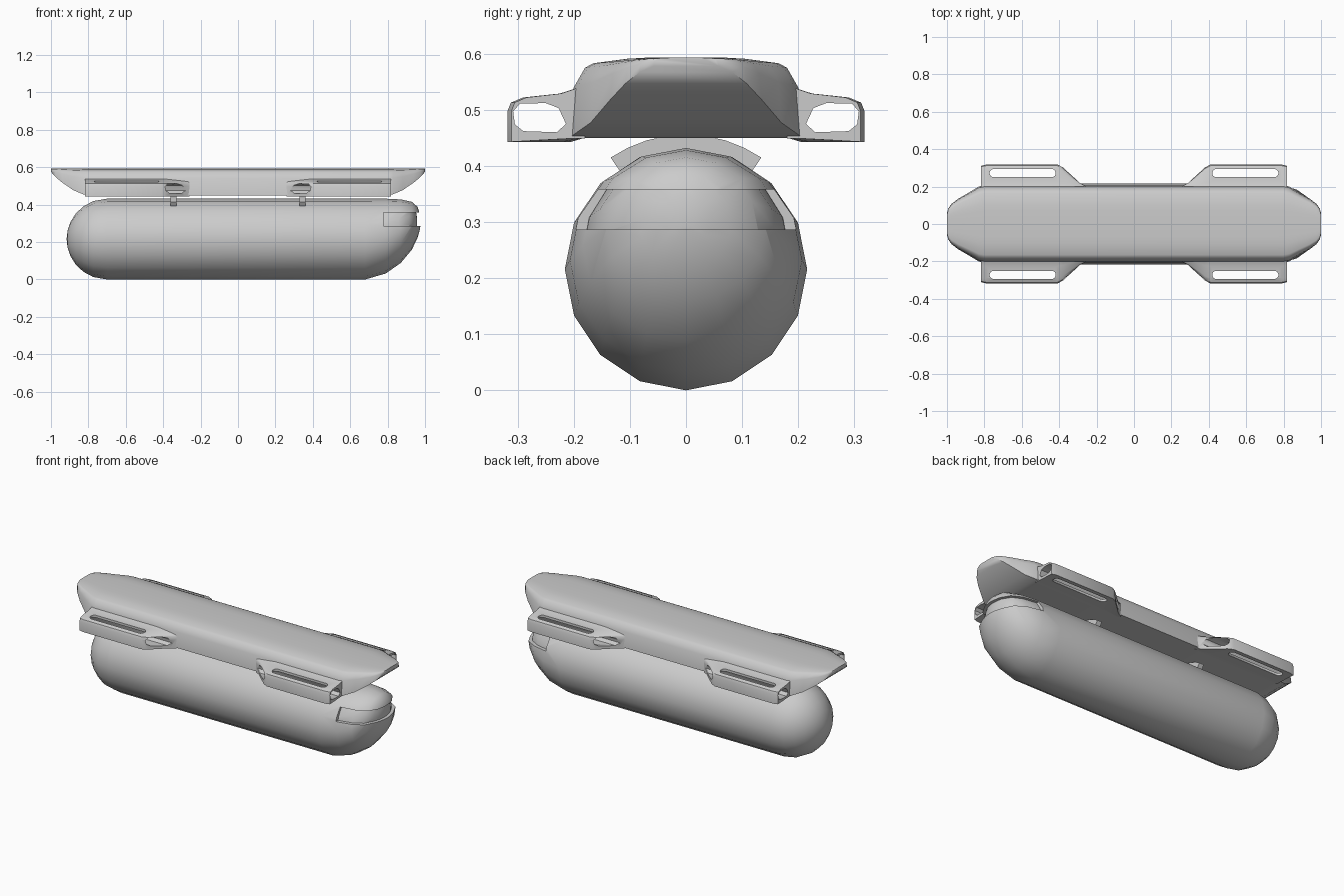
import bpy, bmesh, math
from mathutils import Vector

if "Cube" in bpy.data.objects:
    bpy.data.objects.remove(bpy.data.objects["Cube"])


def finish(ob, angle=40):
    bpy.ops.object.select_all(action='DESELECT')
    ob.select_set(True)
    bpy.context.view_layer.objects.active = ob
    bpy.ops.object.shade_smooth_by_angle(angle=math.radians(angle))


def loft(name, rings):
    """Skin a list of equal-length closed rings and cap both ends."""
    bm = bmesh.new()
    vs = [[bm.verts.new(p) for p in r] for r in rings]
    n = len(rings[0])
    for a, b in zip(vs, vs[1:]):
        for i in range(n):
            j = (i + 1) % n
            bm.faces.new((a[i], a[j], b[j], b[i]))
    bm.faces.new(vs[0])
    bm.faces.new(vs[-1])
    bmesh.ops.recalc_face_normals(bm, faces=bm.faces)
    me = bpy.data.meshes.new(name)
    bm.to_mesh(me)
    bm.free()
    ob = bpy.data.objects.new(name, me)
    bpy.context.collection.objects.link(ob)
    return ob


def boolean(ob, cutter, op='DIFFERENCE'):
    m = ob.modifiers.new('cut', 'BOOLEAN')
    m.object, m.operation, m.solver = cutter, op, 'EXACT'
    bpy.context.view_layer.update()
    bpy.context.view_layer.objects.active = ob
    bpy.ops.object.modifier_apply(modifier=m.name)
    bpy.data.objects.remove(cutter)


def oval(x, zb, zt, hw, n=16):
    c, r = (zb + zt) / 2, (zt - zb) / 2
    return [(x, hw * math.sin(2 * math.pi * i / n), c + r * math.cos(2 * math.pi * i / n))
            for i in range(n)]


# Pod body: round tail, straight barrel, upswept nose
R = 0.216
tail = []
for d in (1, 12, 25, 39, 54, 70, 90):
    a = math.radians(d)
    s = R * math.sin(a)
    tail.append((-0.70 - R * math.cos(a), R - s, R + s, s))
nose = [(0.68, 0, 0.432, 0.216), (0.79, 0.032, 0.432, 0.207), (0.87, 0.088, 0.428, 0.184),
        (0.93, 0.16, 0.415, 0.142), (0.96, 0.223, 0.388, 0.085), (0.972, 0.265, 0.35, 0.045),
        (0.976, 0.29, 0.32, 0.015)]
stations = tail + nose
body = loft('pod_body', [oval(*s) for s in stations])

# Recessed slot wrapped round the nose
core = loft('slot_core', [[(0.72 + (x - 0.72) * 0.93, y * 0.9, z) for x, y, z in oval(*s)]
                          for s in nose])
slot = loft('slot_cutter', [[(x, -0.3, 0.287), (x, 0.3, 0.287), (x, 0.3, 0.358), (x, -0.3, 0.358)]
                            for x in (0.778, 1.1)])
boolean(slot, core)
boolean(body, slot)
finish(body)

# Two curved saddle clips between pod and deck
for side, label in ((-1, 'rear'), (1, 'front')):
    rings = []
    for i in range(9):
        a = math.radians(-34 + 68 * i / 8)
        rings.append([(side * 0.345 + dx, r * math.sin(a), R + r * math.cos(a))
                      for dx, r in ((-0.015, 0.208), (0.015, 0.208), (0.015, 0.24), (-0.015, 0.24))])
    finish(loft(label + '_saddle_clip', rings))

# Boat-shaped deck lofted along x
TOP = 0.593
half = [(0.07, TOP), (0.105, 0.591), (0.165, 0.583), (0.18, 0.575), (0.2, 0.54), (0.207, 0.45)]
section = half + [(-y, z) for y, z in reversed(half)]
ends = [(0.80, 0.207, 0.45), (0.83, 0.2, 0.456), (0.88, 0.17, 0.477), (0.94, 0.135, 0.518),
        (0.975, 0.108, 0.547), (0.993, 0.083, 0.567), (1.0, 0.058, 0.578)]
deck_st = [(-x, w, zb) for x, w, zb in reversed(ends)] + ends
deck = loft('deck', [[(x, y * w / 0.207, TOP - (TOP - z) * (TOP - zb) / (TOP - 0.45))
                      for y, z in section] for x, w, zb in deck_st])
finish(deck)


# Four hollow side handles with an open tunnel and a slot through them
def handle(name, sx, sy):
    rings = []
    for x, w in ((0.26, 0.204), (0.29, 0.22), (0.38, 0.302), (0.41, 0.317), (0.79, 0.317), (0.818, 0.31)):
        k = (w - 0.18) / 0.137
        prof = [(0.18, 0.449), (0.205, 0.449), (0.318, 0.443), (0.318, 0.498), (0.312, 0.513),
                (0.29, 0.522), (0.225, 0.529), (0.2, 0.537), (0.18, 0.545)]
        rings.append([(sx * x, sy * (0.18 + (y - 0.18) * k), z) for y, z in prof])
    ob = loft(name, rings)
    tun = [(0.214, 0.475), (0.23, 0.46), (0.29, 0.462), (0.305, 0.474), (0.308, 0.497),
           (0.296, 0.511), (0.25, 0.512), (0.227, 0.503)]
    tunnel = loft('tunnel', [[(sx * x, sy * y, z) for y, z in tun] for x in (0.2, 0.9)])
    boolean(ob, tunnel)
    cap = []
    for i in range(12):
        a = 2 * math.pi * (i + 0.5) / 12
        cx = 0.75 if math.cos(a) > 0 else 0.44
        cap.append((sx * (cx + 0.022 * math.cos(a)), sy * (0.272 + 0.022 * math.sin(a))))
    boolean(ob, loft('grip_slot', [[(x, y, z) for x, y in cap] for z in (0.4, 0.6)]))
    finish(ob)


for sx, a in ((-1, 'rear'), (1, 'front')):
    for sy, b in ((-1, 'right'), (1, 'left')):
        handle(f'{a}_{b}_handle', sx, sy)
